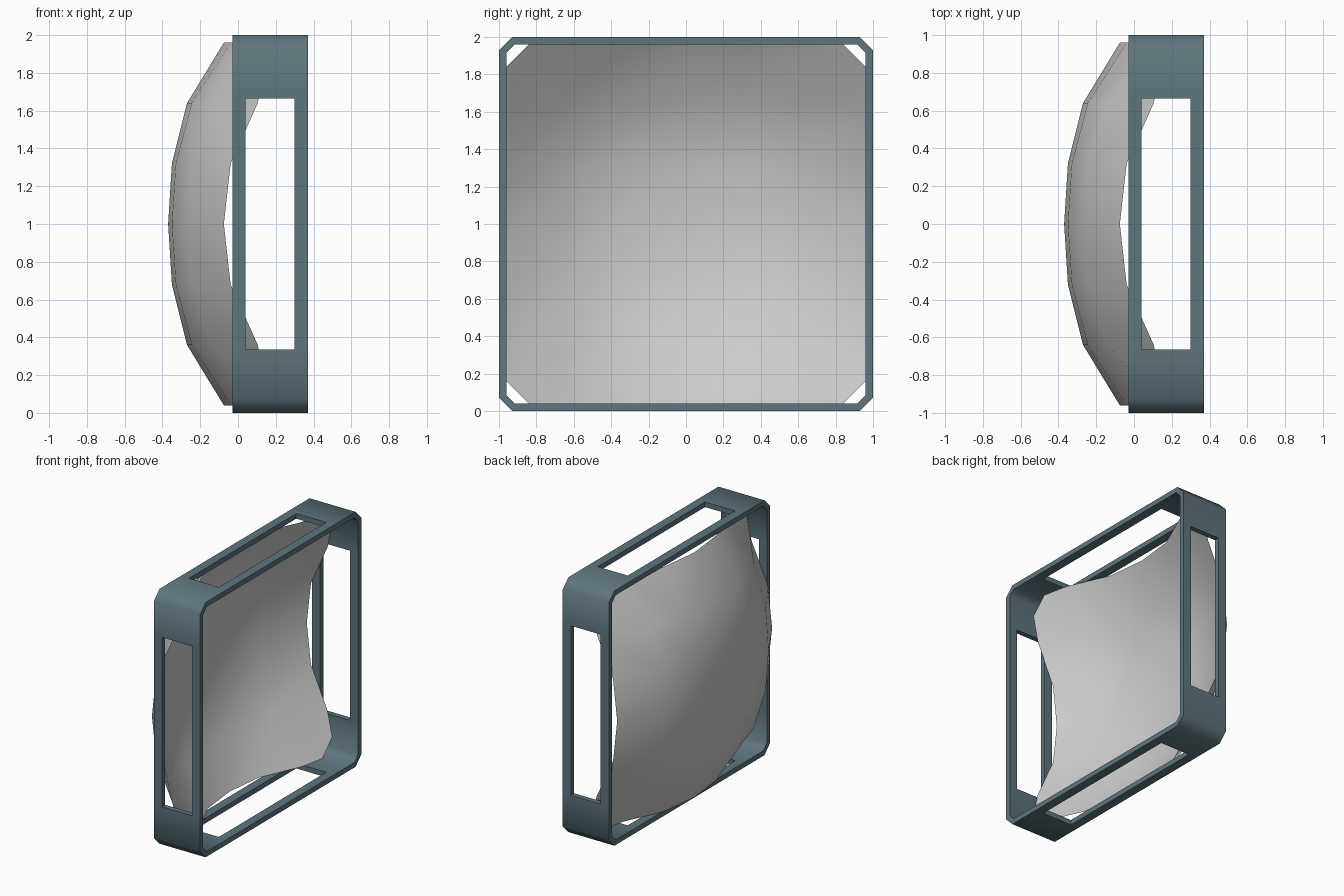
import bpy, bmesh, math

if "Cube" in bpy.data.objects:
    bpy.data.objects.remove(bpy.data.objects["Cube"])


def material(name, color):
    m = bpy.data.materials.new(name)
    m.diffuse_color = (*color, 1)
    m.use_nodes = True
    m.node_tree.nodes["Principled BSDF"].inputs["Base Color"].default_value = m.diffuse_color
    return m


def finish(bm, name, mat, angle):
    bmesh.ops.recalc_face_normals(bm, faces=bm.faces)
    mesh = bpy.data.meshes.new(name)
    bm.to_mesh(mesh)
    bm.free()
    mesh.materials.append(mat)
    ob = bpy.data.objects.new(name, mesh)
    bpy.context.collection.objects.link(ob)
    bpy.ops.object.select_all(action='DESELECT')
    ob.select_set(True)
    bpy.context.view_layer.objects.active = ob
    bpy.ops.object.shade_smooth_by_angle(angle=math.radians(angle))
    return ob


# Square frame: chamfered ring of cells, the middle cell of each side left open
def build_frame(mat):
    xs = [-0.03, 0.04, 0.30, 0.37]

    def ring(half, corner):
        pts = []
        for side in range(4):
            a = side * math.pi / 2
            for t in (-corner, -0.665, 0.665, corner):
                pts.append((half * math.cos(a) - t * math.sin(a),
                            half * math.sin(a) + t * math.cos(a)))
        return pts

    outer, inner = ring(1.0, 0.93), ring(0.96, 0.915)
    n = len(outer)
    bm = bmesh.new()
    grid = [[[bm.verts.new((x, p[0], p[1] + 1)) for x in xs] for p in r]
            for r in (outer, inner)]

    def solid(i, j):
        return 0 <= j < 3 and not (j == 1 and i % 4 == 1)

    for i in range(n):
        k = (i + 1) % n
        for j in range(3):
            if not solid(i, j):
                continue
            for g in grid:
                bm.faces.new((g[i][j], g[k][j], g[k][j + 1], g[i][j + 1]))
            # rims and window jambs
            o, q = grid
            for jj, dj in ((j, -1), (j + 1, 1)):
                if not solid(i, j + dj):
                    bm.faces.new((o[i][jj], o[k][jj], q[k][jj], q[i][jj]))
            for ii, nb in ((i, (i - 1) % n), (k, k)):
                if not solid(nb, j):
                    bm.faces.new((o[ii][j], o[ii][j + 1], q[ii][j + 1], q[ii][j]))
    return finish(bm, "frame", mat, 50)


# Dished sheet: thin bowed grid with clipped corners
def build_dish(mat):
    steps = [0, 0.32, 0.64, 0.96]
    rise = [0, 0.02, 0.10, 0.295]

    def depth(a, b):
        return -0.37 + rise[a] + rise[b] + 2.7 * rise[a] * rise[b]

    bm = bmesh.new()
    v = {}
    for i in range(-3, 4):
        for j in range(-3, 4):
            a, b = abs(i), abs(j)
            if a == b == 3:
                continue
            v[i, j] = bm.verts.new((depth(a, b), math.copysign(steps[a], i),
                                    math.copysign(steps[b], j) + 1))
    for i in range(-3, 3):
        for j in range(-3, 3):
            loop = []
            for c in ((i, j), (i + 1, j), (i + 1, j + 1), (i, j + 1)):
                if c in v:
                    loop.append(v[c])
                    continue
                sy, sz = c[0] / 3, c[1] / 3
                ends = [bm.verts.new((0.145, sy * p, 1 + sz * q))
                        for p, q in ((0.96, 0.84), (0.84, 0.96))]
                # keep the loop running in one direction round the corner
                loop += ends if sy * sz > 0 else ends[::-1]
            bm.faces.new(loop)
    return finish(bm, "dish", mat, 60)


build_frame(material("slate teal", (0.115, 0.178, 0.205)))
build_dish(material("light grey", (0.6, 0.6, 0.6)))
